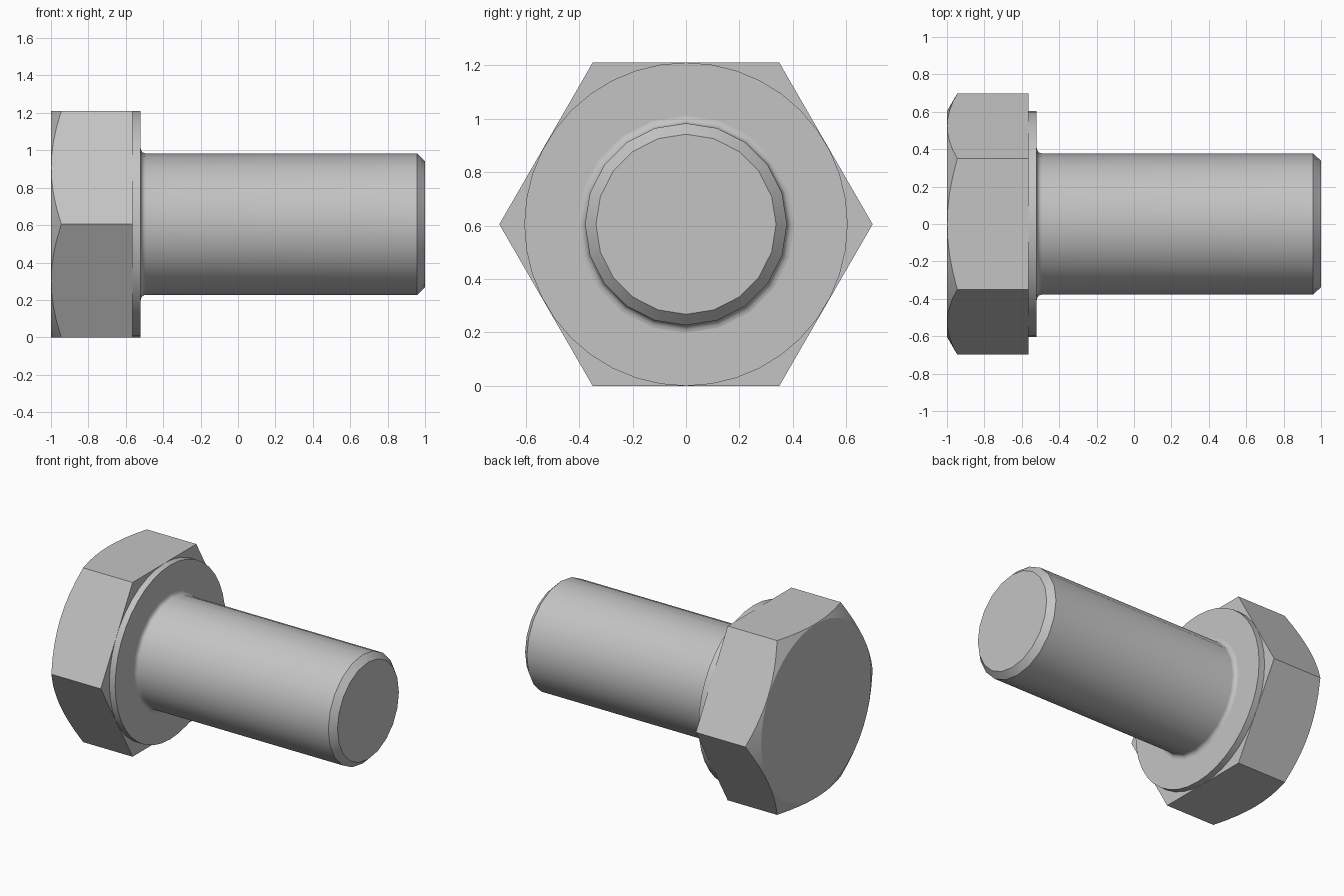
import bpy
import bmesh
from math import pi, sin, cos, tan, radians

APOTHEM = 0.605                      # centre of a flat to the axis
AXIS_Z = APOTHEM                     # the bolt rests on one flat

old = bpy.data.objects.get("Cube")
if old:
    bpy.data.objects.remove(old, do_unlink=True)

steel = bpy.data.materials.new("plain steel grey")
steel.use_nodes = True
GREY = (0.55, 0.55, 0.55, 1)
steel.diffuse_color = GREY
steel.node_tree.nodes["Principled BSDF"].inputs["Base Color"].default_value = GREY


def hex_radius(angle):
    """Distance from the axis to the hexagon outline, corner at angle zero."""
    return APOTHEM / cos(angle % (pi / 3) - pi / 6)


def loft(name, rings, sides):
    """Skin a closed solid along x; each ring maps an angle to (x, radius)."""
    bm = bmesh.new()
    loops = []
    for ring in rings:
        loop = []
        for i in range(sides):
            a = 2 * pi * i / sides
            x, r = ring(a)
            loop.append(bm.verts.new((x, r * cos(a), AXIS_Z + r * sin(a))))
        loops.append(loop)
    for low, high in zip(loops, loops[1:]):
        for i in range(sides):
            j = (i + 1) % sides
            bm.faces.new((low[i], low[j], high[j], high[i]))
    bm.faces.new(loops[0])
    bm.faces.new(loops[-1])
    bmesh.ops.recalc_face_normals(bm, faces=bm.faces)
    mesh = bpy.data.meshes.new(name)
    bm.to_mesh(mesh)
    bm.free()
    mesh.materials.append(steel)
    obj = bpy.data.objects.new(name, mesh)
    bpy.context.collection.objects.link(obj)
    bpy.ops.object.select_all(action="DESELECT")
    obj.select_set(True)
    bpy.context.view_layer.objects.active = obj
    bpy.ops.object.shade_smooth_by_angle(angle=radians(25))
    return obj


def turned(points):
    """Round rings from a list of (x, radius)."""
    return [lambda a, p=p: p for p in points]


# Hexagonal head with a conical chamfer that cuts arcs into the flats
face_r = APOTHEM - 0.002
slope = tan(radians(30))
loft("hex_head", [
    lambda a: (-1, face_r),
    lambda a: (-1 + (hex_radius(a) - face_r) * slope, hex_radius(a)),
    lambda a: (-0.565, hex_radius(a)),
], 48)

# Round bearing face under the head
loft("washer_face", turned([(-0.57, APOTHEM), (-0.52, APOTHEM)]), 40)

# Shank with a fillet at the head and a chamfered tip
SHANK_R, FILLET = 0.378, 0.028
fillet = [(-0.52 + FILLET * (1 - cos(t)), SHANK_R + FILLET * (1 - sin(t)))
          for t in (k * pi / 8 for k in range(5))]
loft("shank", turned([(-0.54, SHANK_R + FILLET)] + fillet
                     + [(0.958, SHANK_R), (1, 0.337)]), 20)
